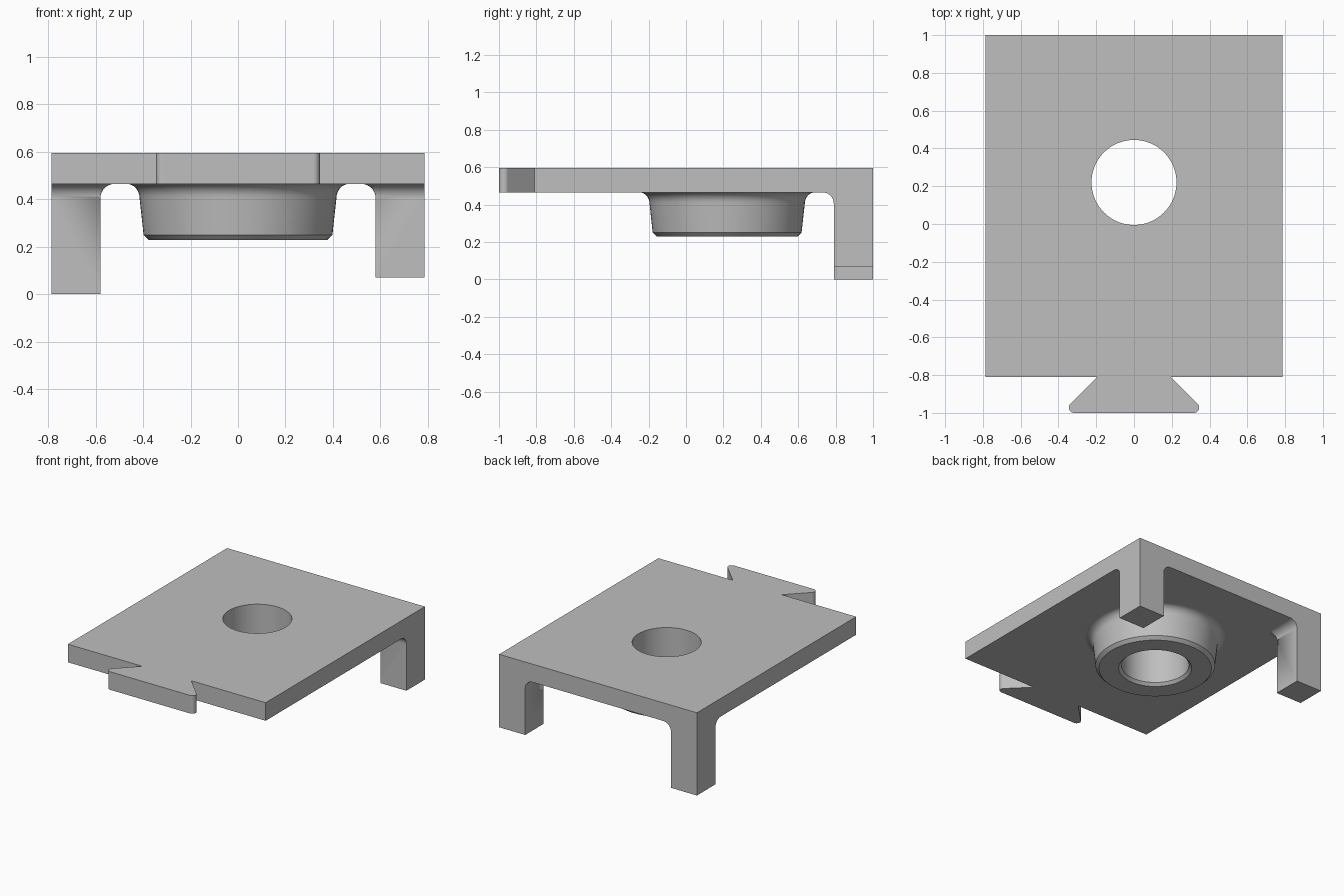
import bpy, bmesh, math

if "Cube" in bpy.data.objects:
    bpy.data.objects.remove(bpy.data.objects["Cube"])

W, BACK, FRONT = 0.787, 1.0, -0.81      # plate half width, back and front edges
Z0, Z1 = 0.465, 0.595                   # plate underside and top
MID = 0.53                              # parts are embedded to here
HOLE_Y, R = 0.22, 0.06                  # hole centre, fillet radius

grey = bpy.data.materials.new("plain grey")
grey.diffuse_color = (0.52, 0.52, 0.52, 1)
grey.use_nodes = True
grey.node_tree.nodes["Principled BSDF"].inputs["Base Color"].default_value = grey.diffuse_color


def loft(name, rings):
    """Solid through a stack of rings with equal point counts, capped at both ends."""
    bm = bmesh.new()
    loops = [[bm.verts.new(p) for p in ring] for ring in rings]
    n = len(loops[0])
    for a, b in zip(loops, loops[1:]):
        for i in range(n):
            j = (i + 1) % n
            bm.faces.new((a[i], a[j], b[j], b[i]))
    bm.faces.new(loops[0])
    bm.faces.new(loops[-1])
    bmesh.ops.remove_doubles(bm, verts=bm.verts, dist=1e-5)
    bmesh.ops.recalc_face_normals(bm, faces=bm.faces)
    me = bpy.data.meshes.new(name)
    bm.to_mesh(me)
    bm.free()
    me.materials.append(grey)
    ob = bpy.data.objects.new(name, me)
    bpy.context.collection.objects.link(ob)
    return ob


def lathe(name, profile, sides=80):
    ang = [2 * math.pi * i / sides for i in range(sides)]
    return loft(name, [[(r * math.cos(a), HOLE_Y + r * math.sin(a), z) for a in ang]
                       for r, z in profile])


def combine(target, other, operation):
    mod = target.modifiers.new(operation.lower(), 'BOOLEAN')
    mod.object, mod.operation, mod.solver = other, operation, 'EXACT'
    bpy.context.view_layer.objects.active = target
    bpy.ops.object.modifier_apply(modifier=mod.name)
    bpy.data.objects.remove(other)


# Plate with a dovetail tongue at the front
tip = [math.radians(45 - 135 * i / 8) for i in range(9)]
half = [(W, BACK), (W, FRONT), (0.195, FRONT)]
half += [(0.317 + 0.028 * math.cos(a), -0.972 + 0.028 * math.sin(a)) for a in tip]
outline = half + [(-x, y) for x, y in reversed(half)]
plate = loft("dovetail_plate", [[(x, y, z) for x, y in outline] for z in (Z0, Z1)])

# Fillet steps: (outward offset, height)
steps = [math.radians(90 * i / 8) for i in range(9)]
fillet = [(R * (1 - math.cos(t)), Z0 - R + R * math.sin(t)) for t in steps]


# Back legs of unequal length, filleted into the plate
def leg_ring(side, d, z):
    xi, yi = 0.58, 0.79
    pts = [(W, BACK), (xi - d, BACK)]
    pts += [(xi - d * math.cos(t), yi - d * math.sin(t)) for t in steps]
    pts += [(W, yi - d)]
    return [(side * x, y, z) for x, y in pts]


for name, side, foot in (("left_leg", -1, 0.0), ("right_leg", 1, 0.07)):
    rings = [(0, foot)] + fillet + [(R, MID)]
    combine(plate, loft(name, [leg_ring(side, d, z) for d, z in rings]), 'UNION')

# Tapered boss under the plate
boss = [(0.375, 0.228), (0.398, 0.25)]
boss += [(0.415 + d * 0.9, z) for d, z in fillet] + [(0.469, MID)]
combine(plate, lathe("boss", boss), 'UNION')

# Through hole, chamfered at its lower rim
combine(plate, lathe("hole_cutter", [(0.262, 0.208), (0.225, 0.248), (0.225, 0.7)]),
        'DIFFERENCE')

# Smooth curves, crisp edges, flat plate faces
bpy.ops.object.select_all(action='DESELECT')
plate.select_set(True)
bpy.context.view_layer.objects.active = plate
bpy.ops.object.shade_smooth_by_angle(angle=math.radians(25))
normals = plate.modifiers.new("flat faces", 'WEIGHTED_NORMAL')
normals.keep_sharp = True
